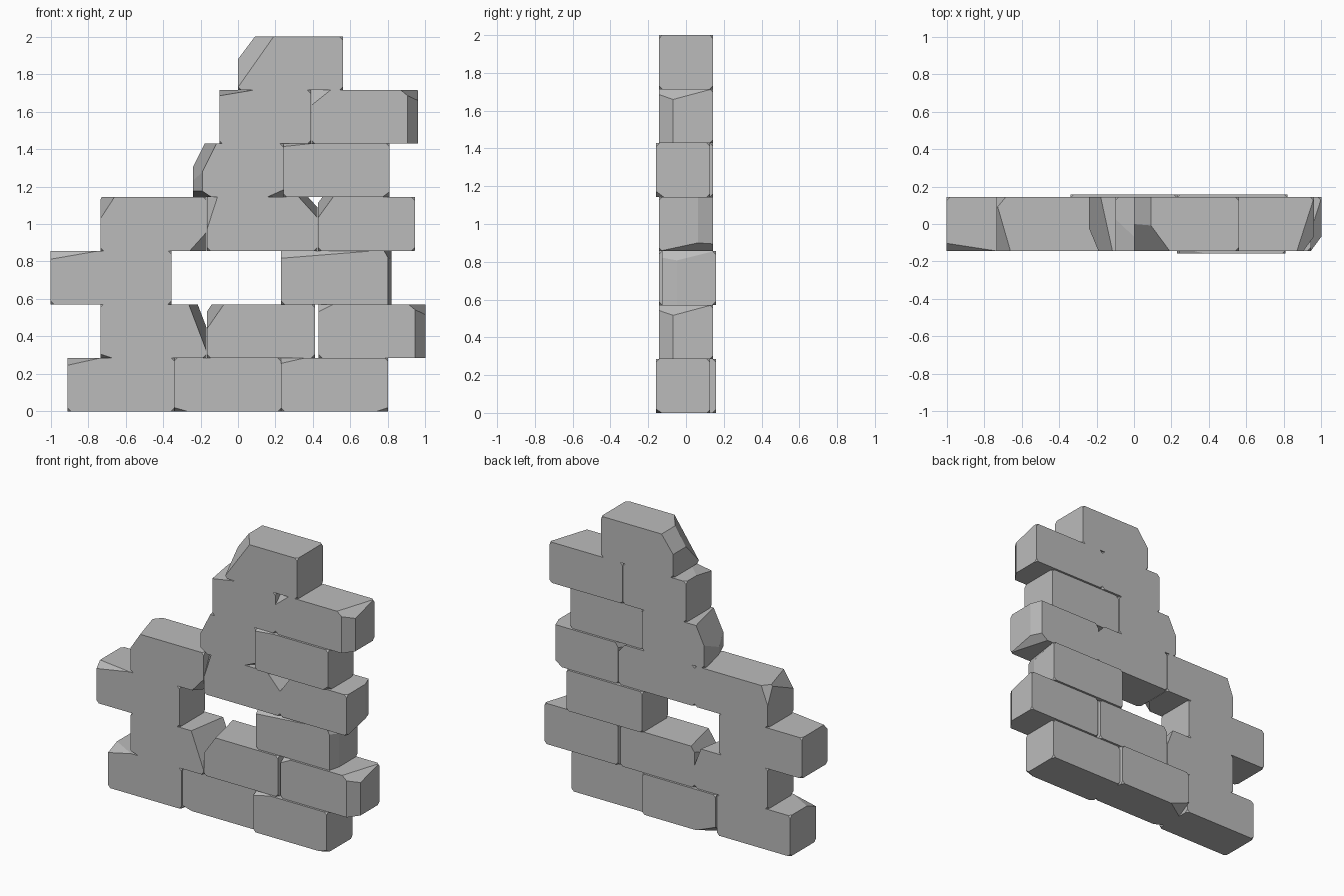
import bpy
import bmesh
from itertools import product
from mathutils import Vector

cube = bpy.data.objects.get("Cube")
if cube:
    bpy.data.objects.remove(cube, do_unlink=True)

COURSE = 2 / 7      # height of one course of bricks
HALF_DEPTH = 0.143

stone = bpy.data.materials.new("grey_stone")
stone.use_nodes = True
colour = (0.5, 0.5, 0.5, 1)
stone.diffuse_color = colour
stone.node_tree.nodes["Principled BSDF"].inputs["Base Color"].default_value = colour


def chip(bm, low, high, corner, reach):
    """Slice off one corner, marked by signs such as '-++'.
    Reach is the cut length along x, y, z; zero runs parallel to that axis."""
    point = Vector([high[i] if corner[i] == "+" else low[i] for i in range(3)])
    sign = [1 if c == "+" else -1 for c in corner]
    normal = Vector([s / r if r else 0 for s, r in zip(sign, reach)])
    axis = next(i for i in range(3) if reach[i])
    point[axis] -= sign[axis] * reach[axis]
    cut = bmesh.ops.bisect_plane(
        bm, geom=bm.verts[:] + bm.edges[:] + bm.faces[:],
        plane_co=point, plane_no=normal.normalized(), clear_outer=True)
    rim = [e for e in cut["geom_cut"] if isinstance(e, bmesh.types.BMEdge)]
    if rim:
        bmesh.ops.contextual_create(bm, geom=rim)


def brick(name, course, left, right, chips, shift=0):
    """A squared block with its own broken corners."""
    low = Vector((left, shift - HALF_DEPTH, course * COURSE))
    high = Vector((right, shift + HALF_DEPTH, (course + 1) * COURSE))
    bm = bmesh.new()
    bmesh.ops.create_cube(bm, size=1)
    for v in bm.verts:
        v.co = (low + high) / 2 + v.co * (high - low)
    for corner, reach in chips:
        chip(bm, low, high, corner, reach)
    # slightly worn corners
    for corner in product("-+", repeat=3):
        chip(bm, low, high, corner, (0.018, 0.018, 0.018))
    bmesh.ops.recalc_face_normals(bm, faces=bm.faces[:])
    mesh = bpy.data.meshes.new(name)
    bm.to_mesh(mesh)
    bm.free()
    mesh.materials.append(stone)
    bpy.context.collection.objects.link(bpy.data.objects.new(name, mesh))


# Broken end shared by several bricks: bevelled upright edge and a sloping chip
WORN_END = [("+-+", (0.055, 0.075, 0)), ("+-+", (0.09, 0.28, 0.075))]

# Bottom course
brick("base_right_brick", 0, -0.91, -0.34, [("--+", (0.18, 0.1, 0.04))])
brick("base_middle_brick", 0, -0.34, 0.23,
      [("---", (0.07, 0.03, 0.02)), ("-+-", (0.15, 0.1, 0.06))], 0.015)
brick("base_left_brick", 0, 0.23, 0.8,
      [("--+", (0.13, 0.05, 0.03)), ("+--", (0.06, 0.03, 0.02))], -0.015)

# Second course
brick("second_right_brick", 1, -0.735, -0.168,
      [("+-+", (0.095, 0.57, 0.25)), ("---", (0.06, 0.03, 0.02))])
brick("second_middle_brick", 1, -0.165, 0.41, [("--+", (0.09, 0.4, 0.13))])
brick("second_left_brick", 1, 0.43, 1, [("--+", (0.08, 0.06, 0.04))] + WORN_END)

# Third course, with the window gap
brick("third_right_brick", 2, -1, -0.355, [("--+", (0.26, 0.04, 0.045))])
brick("third_left_brick", 2, 0.23, 0.82,
      [("--+", (0.5, 0.04, 0.04)), ("+-+", (0.02, 0.08, 0)),
       ("+-+", (0.04, 0.28, 0.07))], 0.015)

# Fourth course, bridging the window
brick("fourth_right_brick", 3, -0.735, -0.167,
      [("--+", (0.075, 0.26, 0.115)), ("-++", (0.05, 0.06, 0.13)),
       ("+--", (0.09, 0.1, 0.1))])
brick("fourth_middle_brick", 3, -0.165, 0.425,
      [("--+", (0.055, 0.08, 0.17)), ("+-+", (0.1, 0.57, 0.11))])
brick("fourth_left_brick", 3, 0.427, 0.945,
      [("--+", (0.08, 0.4, 0.11)), ("+++", (0.03, 0.08, 0)),
       ("++-", (0.08, 0.28, 0.06))])

# Fifth course
brick("fifth_right_brick", 4, -0.24, 0.243,
      [("--+", (0.125, 0.57, 0.25)), ("--+", (0.05, 0.12, 0)),
       ("---", (0.1, 0.25, 0.065)), ("+--", (0.09, 0.1, 0.04))])
brick("fifth_left_brick", 4, 0.243, 0.81,
      [("--+", (0.14, 0.03, 0.015)), ("+--", (0.04, 0.04, 0.03))], -0.015)

# Sixth course
brick("sixth_right_brick", 5, -0.1, 0.39, [("--+", (0.18, 0.17, 0.03))])
brick("sixth_left_brick", 5, 0.393, 0.96, [("--+", (0.1, 0.08, 0.08))] + WORN_END)

# Cap stone with a broken shoulder
brick("cap_brick", 6, 0, 0.56,
      [("-++", (0.09, 0, 0.12)), ("--+", (0.19, 0.257, 0.27))])
